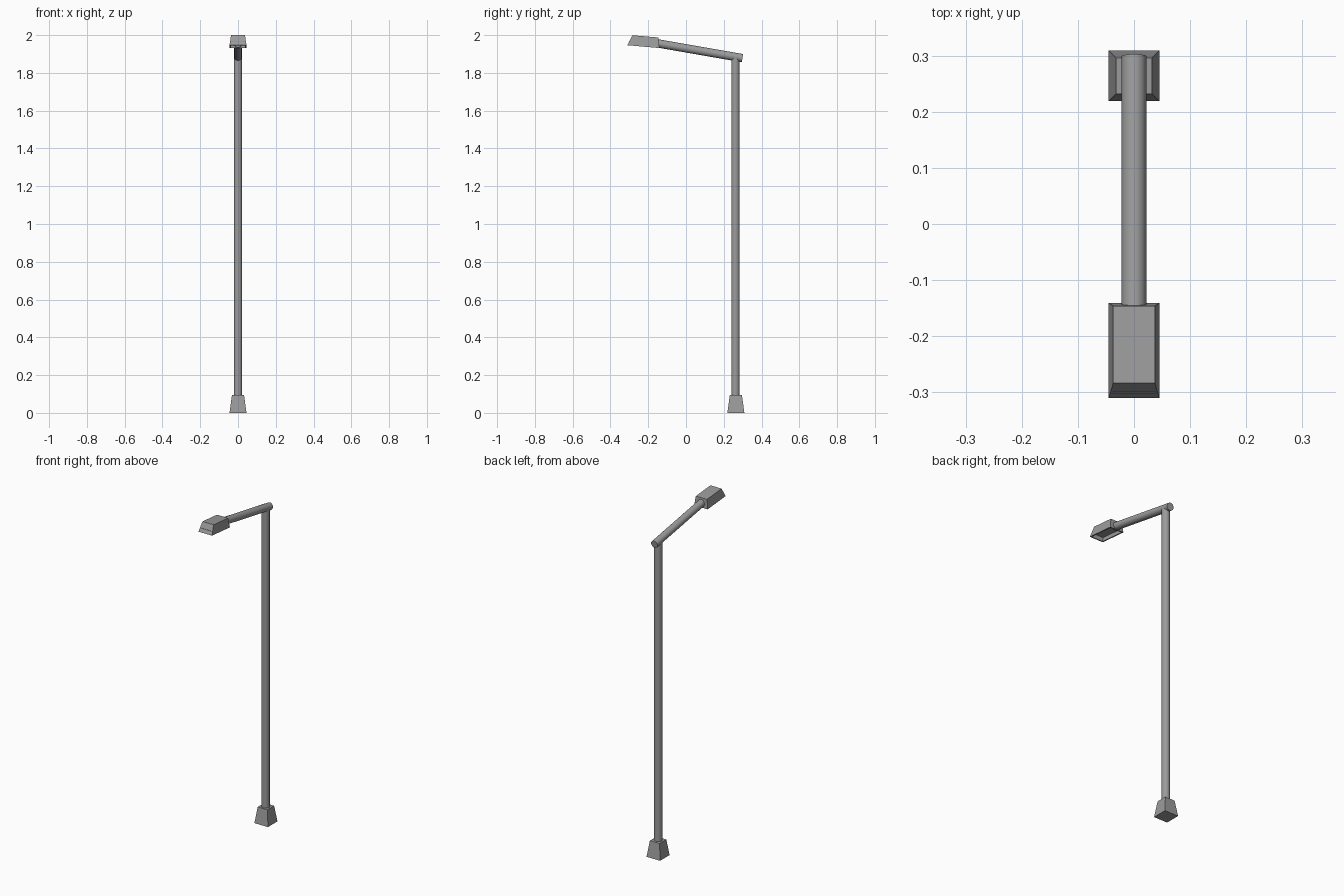
import bpy, bmesh, math
from mathutils import Vector

if "Cube" in bpy.data.objects:
    bpy.data.objects.remove(bpy.data.objects["Cube"])

grey = bpy.data.materials.new("metal grey")
grey.diffuse_color = (0.33, 0.33, 0.33, 1)
grey.use_nodes = True
grey.node_tree.nodes["Principled BSDF"].inputs["Base Color"].default_value = grey.diffuse_color


def make_object(name, bm):
    bmesh.ops.recalc_face_normals(bm, faces=bm.faces)
    mesh = bpy.data.meshes.new(name)
    bm.to_mesh(mesh)
    bm.free()
    mesh.materials.append(grey)
    ob = bpy.data.objects.new(name, mesh)
    bpy.context.collection.objects.link(ob)
    return ob


def tapered_box(name, bottom, top, height, recess=None):
    """bottom/top = (half x, y min, y max); recess = (rim, depth) cut into the underside."""
    bm = bmesh.new()
    bmesh.ops.create_cube(bm, size=1)
    for v in bm.verts:
        hx, y0, y1 = top if v.co.z > 0 else bottom
        v.co = (hx if v.co.x > 0 else -hx, y1 if v.co.y > 0 else y0,
                height if v.co.z > 0 else 0)
    bm.normal_update()
    if recess:
        under = min(bm.faces, key=lambda f: f.normal.z)
        bmesh.ops.inset_region(bm, faces=[under], thickness=recess[0])
        ext = bmesh.ops.extrude_face_region(bm, geom=[under])
        bmesh.ops.delete(bm, geom=[under], context='FACES_ONLY') if under.is_valid else None
        for v in [g for g in ext["geom"] if isinstance(g, bmesh.types.BMVert)]:
            v.co.z += recess[1]
    return make_object(name, bm)


def tube(name, a, b, radius):
    a, b = Vector(a), Vector(b)
    bm = bmesh.new()
    bmesh.ops.create_cone(bm, cap_ends=True, segments=20, radius1=radius,
                          radius2=radius, depth=(b - a).length)
    ob = make_object(name, bm)
    ob.location = (a + b) / 2
    ob.rotation_euler = (b - a).to_track_quat('Z', 'Y').to_euler()
    bpy.ops.object.select_all(action='DESELECT')
    ob.select_set(True)
    bpy.context.view_layer.objects.active = ob
    bpy.ops.object.shade_smooth_by_angle(angle=math.radians(40))
    return ob


# Foot and upright
foot = tapered_box("foot", (0.045, -0.045, 0.045), (0.032, -0.032, 0.032), 0.095)
foot.location = (0, 0.264, 0)
tube("post", (0, 0.262, 0.08), (0, 0.262, 1.883), 0.022)

# Arm rising towards the front
tube("arm", (0, 0.299, 1.878), (0, -0.155, 1.957), 0.022)

# Lamp head, hollow underneath, tilted slightly upwards
head = tapered_box("lamp_head", (0.045, -0.085, 0.085), (0.037, -0.063, 0.075), 0.055,
                   recess=(0.010, 0.022))
head.location = (0, -0.2255, 1.939)
head.rotation_euler = (math.radians(-5), 0, 0)
